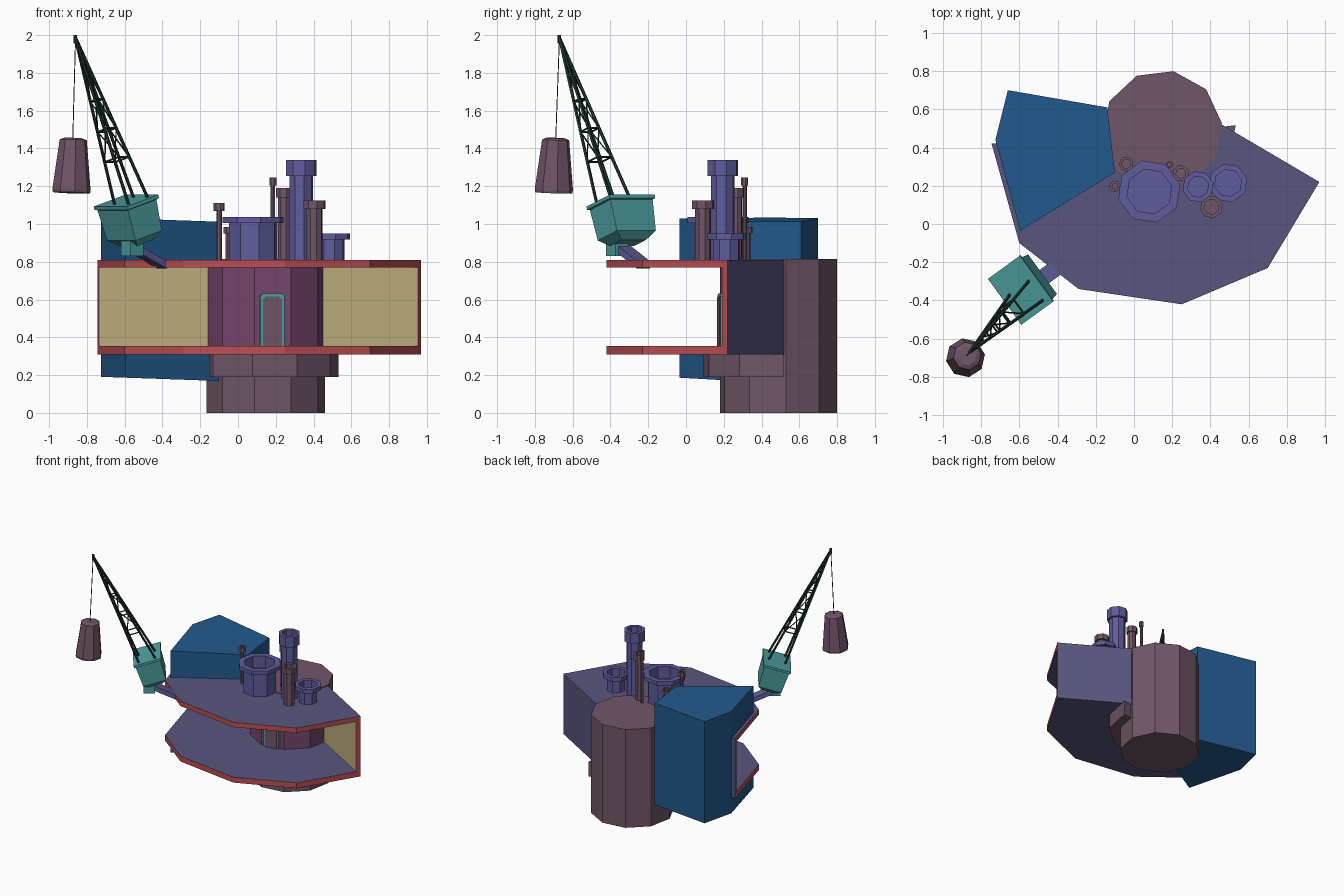
import bpy, bmesh
from math import sin, cos, radians, pi
from mathutils import Vector, Matrix

if "Cube" in bpy.data.objects:
    bpy.data.objects.remove(bpy.data.objects["Cube"])


def material(name, r, g, b):
    lin = [((c / 255 + 0.055) / 1.055) ** 2.4 for c in (r, g, b)]
    m = bpy.data.materials.new(name)
    m.diffuse_color = (*lin, 1)
    m.use_nodes = True
    m.node_tree.nodes["Principled BSDF"].inputs["Base Color"].default_value = m.diffuse_color
    return m


SLATE = material("slate", 88, 86, 126)
PERI = material("periwinkle", 94, 92, 156)
MAUVE = material("mauve", 112, 86, 104)
BLUE = material("blue", 34, 90, 142)
TEAL = material("teal", 78, 160, 160)
RED = material("red", 188, 78, 82)
SAND = material("sand", 190, 174, 126)
PLUM = material("plum", 120, 70, 110)
DARK = material("dark green", 30, 52, 50)


def make(name, lofts, mats, rule=None):
    """Object from lofts; each loft is a list of equal-length rings, capped at both ends."""
    bm = bmesh.new()
    for rings in lofts:
        vs = [[bm.verts.new(p) for p in ring] for ring in rings]
        n = len(vs[0])
        for a, b in zip(vs, vs[1:]):
            for i in range(n):
                bm.faces.new((a[i], a[(i + 1) % n], b[(i + 1) % n], b[i]))
        bm.faces.new(vs[0][::-1])
        bm.faces.new(vs[-1])
    bmesh.ops.recalc_face_normals(bm, faces=bm.faces)
    bm.normal_update()
    if rule:
        for f in bm.faces:
            f.material_index = rule(f.normal, f.calc_center_median())
    me = bpy.data.meshes.new(name)
    bm.to_mesh(me)
    bm.free()
    for m in mats:
        me.materials.append(m)
    ob = bpy.data.objects.new(name, me)
    bpy.context.collection.objects.link(ob)
    return ob


def prism(pts, z0, z1):
    return [[(x, y, z) for x, y in pts] for z in (z0, z1)]


def ring(cx, cy, r, z, n, rot=0.0):
    return [(cx + r * cos(radians(rot) + 2 * pi * i / n),
             cy + r * sin(radians(rot) + 2 * pi * i / n), z) for i in range(n)]


def bar(a, b, r, n=5):
    a, b = Vector(a), Vector(b)
    q = (b - a).to_track_quat('Z', 'Y')
    return [[p + q @ Vector(v) for v in ring(0, 0, r, 0, n)] for p in (a, b)]


# Ten-sided core column, plum where it faces the open room
make("core_column", [[ring(0.147, 0.49, 0.315, z, 10, 7) for z in (0, 0.35, 0.77, 0.815)]],
     [MAUVE, PLUM],
     lambda n, c: int(n.y < -0.1 and abs(n.z) < 0.5 and 0.35 < c.z < 0.77))

# Half collar under the deck
arc = [(0.15 + 0.385 * cos(radians(187 + 36 * i)), 0.47 + 0.385 * sin(radians(187 + 36 * i)))
       for i in range(6)]
make("column_collar", [prism(arc, 0.19, 0.312)], [MAUVE])

# Floor and roof slabs with red front rims
deck = [(0.97, 0.22), (0.70, -0.23), (0.25, -0.42), (-0.29, -0.34), (-0.60, -0.10),
        (-0.745, 0.42), (-0.17, 0.48), (0.46, 0.52)]


def rim(n, c):
    return int(abs(n.z) < 0.5 and (n.y < 0 or n.x > 0.8))


for name, z0, z1 in (("floor_slab", 0.31, 0.355), ("roof_slab", 0.77, 0.81)):
    make(name, [prism(deck, z0, z1)], [SLATE, RED], rim)

# Back walls: sand inside, slate outside, red ends
make("right_wall", [prism([(0.97, 0.22), (0.46, 0.52), (0.43, 0.495), (0.952, 0.19)], 0.35, 0.775)],
     [SLATE, RED, SAND],
     lambda n, c: 1 if n.x > 0.7 and n.y < 0 else (2 if n.y < -0.5 else 0))
make("left_wall", [prism([(-0.745, 0.42), (-0.735, 0.386), (-0.15, 0.44), (-0.15, 0.48)], 0.35, 0.775)],
     [SLATE, RED, SAND],
     lambda n, c: 2 if n.y < -0.5 else (1 if n.x < -0.7 else 0))

# Door on the column front
door_m = Matrix.Translation((0.18, 0.19, 0.355)) @ Matrix.Rotation(radians(7), 4, 'Z')


def door_plate(w, h, y):
    out = [(-w, 0), (w, 0), (w, h - 0.015), (w - 0.015, h), (-w + 0.015, h), (-w, h - 0.015)]
    return [[door_m @ Vector((x, yy, z)) for x, z in out] for yy in (0.01, y)]


make("door_frame", [door_plate(0.064, 0.277, -0.015)], [TEAL])
make("door_panel", [door_plate(0.050, 0.260, -0.020)], [MAUVE])

# Blue side block: full above and below the deck, only its rear part beside the room
block = [(-0.66, 0.70), (-0.725, 0.44), (-0.595, -0.035), (-0.10, 0.27), (-0.14, 0.61)]
rear = [(-0.66, 0.70), (-0.725, 0.44), (-0.15, 0.46), (-0.14, 0.61)]


def tilt(pts, z):
    return [(x, y, z - 0.035 * (x + 0.7)) for x, y in pts]


make("side_block", [[tilt(block, 0.19), [(x, y, 0.312) for x, y in block]],
                    prism(rear, 0.312, 0.808),
                    [[(x, y, 0.808) for x, y in block], tilt(block, 1.033)]], [BLUE])


# Flanged hollow pipes on the roof: x, y, body r, flange r, inner r, top z, flange height
def pipe(name, x, y, rb, rf, ri, top, fl, mat, n=8, rot=14):
    prof = [(rb, 0.80), (rb, top - fl), (rf, top - fl), (rf, top), (ri, top), (ri, top - 0.1)]
    make(name, [[ring(x, y, r, z, n, rot) for r, z in prof]], [mat])


pipe("wide_vent", 0.08, 0.17, 0.132, 0.167, 0.120, 1.037, 0.032, PERI)
pipe("tall_funnel", 0.335, 0.195, 0.064, 0.083, 0.056, 1.34, 0.085, PERI)
pipe("short_funnel", 0.492, 0.215, 0.073, 0.103, 0.072, 0.95, 0.033, PERI)
pipe("pipe_front", 0.405, 0.09, 0.043, 0.060, 0.040, 1.125, 0.045, MAUVE)
pipe("pipe_middle", 0.245, 0.265, 0.033, 0.044, 0.026, 1.19, 0.05, MAUVE)
pipe("pipe_thin", 0.185, 0.31, 0.012, 0.019, 0.011, 1.245, 0.04, MAUVE)
pipe("pipe_left", -0.10, 0.198, 0.015, 0.030, 0.015, 1.11, 0.04, MAUVE)
pipe("pipe_rear", -0.04, 0.315, 0.026, 0.038, 0.024, 0.985, 0.035, MAUVE)

# Crane bracket: slanted beam and foot
turn = Matrix.Rotation(radians(36), 4, 'Z')


def rect(m, lx, ly, z):
    return [m @ Vector((sx * lx / 2, sy * ly / 2, z))
            for sx, sy in ((-1, -1), (1, -1), (1, 1), (-1, 1))]


beam_m = Matrix.Translation((-0.49, -0.29, 0.835)) @ turn @ Matrix.Rotation(radians(25), 4, 'Y')
make("crane_beam", [[rect(beam_m, 0.26, 0.085, z) for z in (-0.018, 0.018)]], [PERI])
foot_m = Matrix.Translation((-0.56, -0.365, 0)) @ turn
make("crane_foot", [[rect(foot_m, 0.085, 0.085, z) for z in (0.83, 0.93)]], [TEAL])

# Crane cabin: tapered box with a lid flange, nose tipped down
cab = Matrix.Translation((-0.568, -0.328, 1.02)) @ turn @ Matrix.Rotation(radians(-17), 4, 'Y')
make("crane_cabin", [[rect(cab, lx, ly, z) for lx, ly, z in (
    (0.11, 0.16, -0.125), (0.18, 0.255, -0.085), (0.195, 0.275, 0.085),
    (0.216, 0.297, 0.09), (0.216, 0.297, 0.108))]], [TEAL])

# Lattice boom: four legs meeting at the tip, with rungs and diagonals
tip = Vector((-0.86, -0.67, 1.985))
feet = [cab @ Vector((u, v, 0.10)) for u, v in ((0.065, -0.11), (0.065, 0.015), (-0.065, 0.015), (-0.065, -0.11))]
parts = [bar(f, tip, 0.009) for f in feet]
levels = (0.26, 0.44, 0.62, 0.8)
for k, t in enumerate(levels):
    for i in range(4):
        a, b = feet[i].lerp(tip, t), feet[(i + 1) % 4]
        parts.append(bar(a, b.lerp(tip, t), 0.005, 4))
        if k + 1 < len(levels):
            parts.append(bar(a, b.lerp(tip, levels[k + 1]), 0.004, 4))
parts.append(bar(tip - Vector((0, 0, 0.03)), tip + Vector((0, 0, 0.015)), 0.010))
make("crane_boom", parts, [DARK])

# Cable and hanging weight
make("crane_cable", [bar(tip, (-0.875, -0.69, 1.44), 0.003, 4)], [DARK])
weight = make("hanging_weight", [[ring(0, 0, r, z, 8, 10) for r, z in (
    (0.10, -0.29), (0.103, -0.275), (0.073, -0.01), (0.05, 0.0))]], [MAUVE])
weight.location = (-0.872, -0.69, 1.455)
weight.rotation_euler = (radians(-2), radians(2), 0)
